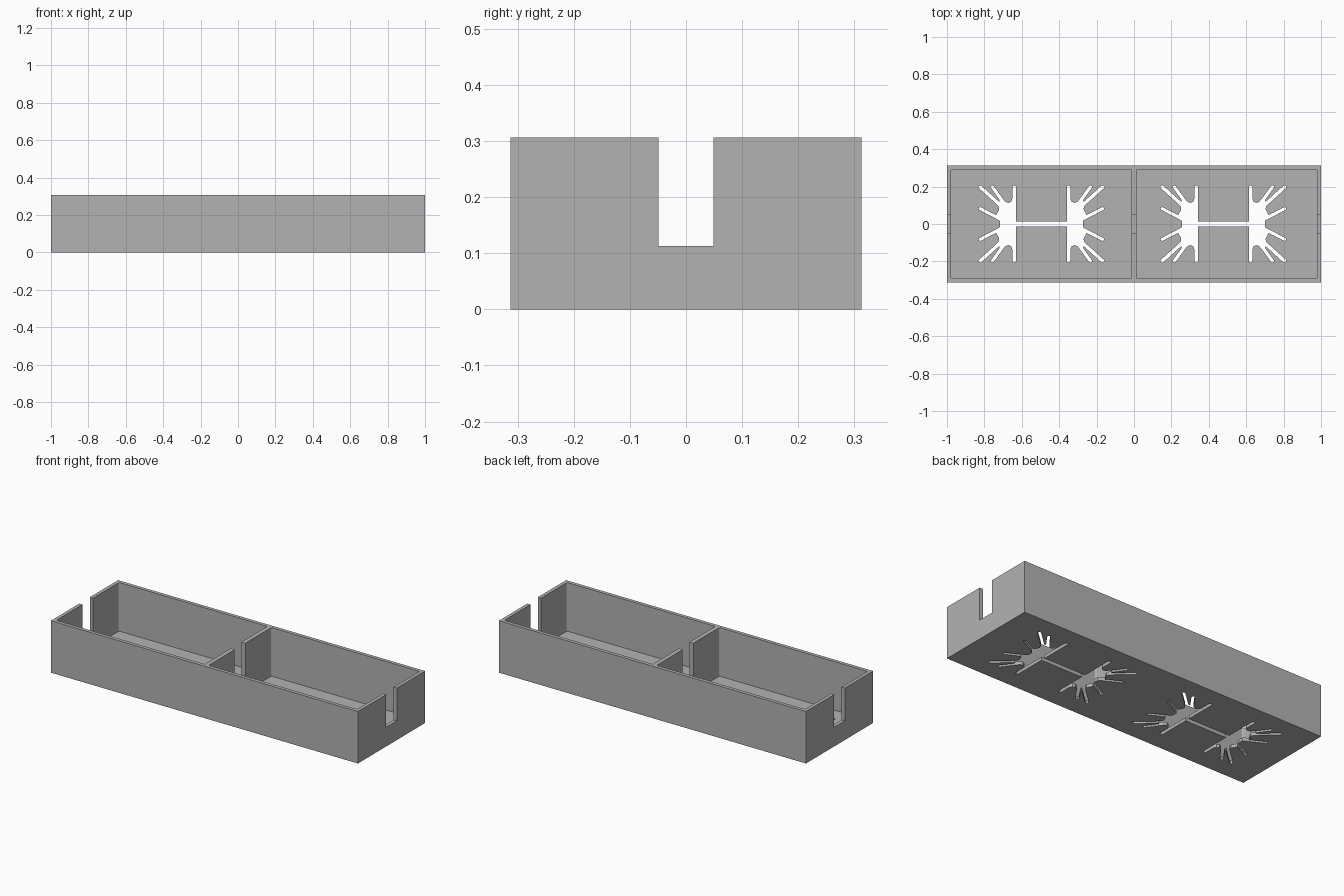
import bpy, bmesh

if "Cube" in bpy.data.objects:
    bpy.data.objects.remove(bpy.data.objects["Cube"], do_unlink=True)

HX, HY, HEIGHT = 1.0, 0.3125, 0.306
WALL, MID, FLOOR = 0.021, 0.013, 0.02

grey = bpy.data.materials.new("plain_grey")
grey.use_nodes = True
colour = (0.45, 0.45, 0.45, 1)
grey.diffuse_color = colour
grey.node_tree.nodes["Principled BSDF"].inputs["Base Color"].default_value = colour


def prism(name, points, z0, z1, corner=0):
    """Extrude an outline upwards, optionally rounding its vertical edges."""
    bm = bmesh.new()
    face = bm.faces.new([bm.verts.new((x, y, z0)) for x, y in points])
    top = bmesh.ops.extrude_face_region(bm, geom=[face])["geom"]
    verts = [v for v in top if isinstance(v, bmesh.types.BMVert)]
    bmesh.ops.translate(bm, verts=verts, vec=(0, 0, z1 - z0))
    if corner:
        upright = [e for e in bm.edges
                   if abs(e.verts[0].co.z - e.verts[1].co.z) > 0.001]
        bmesh.ops.bevel(bm, geom=upright, offset=corner, segments=4,
                        profile=0.5, affect='EDGES')
    bmesh.ops.recalc_face_normals(bm, faces=bm.faces)
    mesh = bpy.data.meshes.new(name)
    bm.to_mesh(mesh)
    bm.free()
    mesh.materials.append(grey)
    obj = bpy.data.objects.new(name, mesh)
    bpy.context.collection.objects.link(obj)
    return obj


def rect(x0, x1, y0, y1):
    return [(x0, y0), (x1, y0), (x1, y1), (x0, y1)]


def cut(target, cutter):
    cutter.hide_render = True
    mod = target.modifiers.new("cut", 'BOOLEAN')
    mod.operation, mod.solver, mod.object = 'DIFFERENCE', 'EXACT', cutter
    bpy.context.view_layer.objects.active = target
    bpy.ops.object.modifier_apply(modifier=mod.name)
    bpy.data.objects.remove(cutter, do_unlink=True)


# Solid block that becomes the tray
tray = prism("tray", rect(-HX, HX, -HY, HY), 0, HEIGHT)

# Two compartments with slightly rounded corners
for x0, x1 in ((-HX + WALL, -MID), (MID, HX - WALL)):
    room = rect(x0, x1, -HY + WALL, HY - WALL)
    cut(tray, prism("compartment_cutter", room, FLOOR, HEIGHT + 0.1, 0.008))

# Cable slot through both end walls and the divider
cut(tray, prism("slot_cutter", rect(-1.1, 1.1, -0.049, 0.049), 0.113, HEIGHT + 0.2))

# One quarter of the fingered floor opening, measured from its straight edge
finger_profile = [
    (0, .0125), (0, .198), (.004, .206), (.014, .206), (.019, .198),
    (.019, .135), (.026, .119), (.04, .113), (.054, .117), (.066, .13),
    (.119, .203), (.126, .207), (.133, .204), (.134, .194),
    (.088, .13), (.087, .122), (.092, .12),
    (.184, .204), (.193, .207), (.201, .201), (.199, .192),
    (.108, .11), (.094, .096), (.089, .08), (.095, .067), (.108, .061),
    (.189, .09), (.197, .089), (.2, .082), (.196, .075), (.092, .021), (.086, .016)]
finger_profile[25] = (.106, .048)
quarter = [(0.136 + u, v) for u, v in finger_profile]
back = quarter[::-1]
opening = (quarter + [(x, -y) for x, y in back]
           + [(-x, -y) for x, y in quarter] + [(-x, y) for x, y in back])

# Same opening in each compartment floor
for cx in (-0.495, 0.478):
    outline = [(x + cx, y) for x, y in opening]
    cut(tray, prism("opening_cutter", outline, -0.1, 0.1))

for poly in tray.data.polygons:
    poly.use_smooth = False
